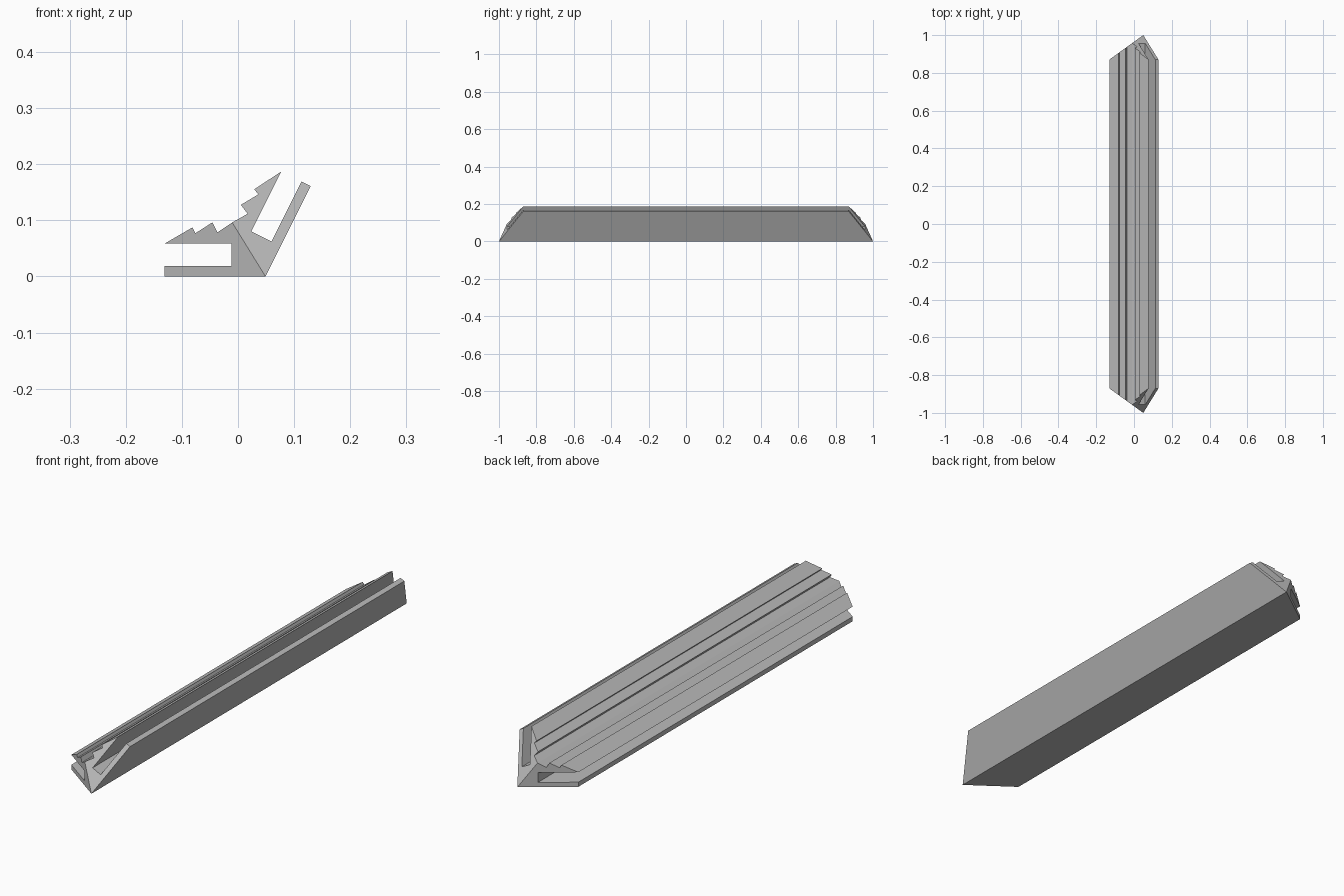
import bpy, bmesh, math

if "Cube" in bpy.data.objects:
    bpy.data.objects.remove(bpy.data.objects["Cube"])

grey = bpy.data.materials.new("plain grey")
grey.diffuse_color = (0.5, 0.5, 0.5, 1)
grey.use_nodes = True
grey.node_tree.nodes["Principled BSDF"].inputs["Base Color"].default_value = grey.diffuse_color

CORNER_X = 0.049                 # shared outer corner of the two wings, at z = 0
ANGLE = math.radians(63.4)       # direction of the raised wing
WING = 0.18                      # wing length
HALF, CUT = 1.0, 0.13            # half length and mitre depth at the wing tip

# Wing outline as (distance from corner, height above the outer face)
outline = [(0.18, 0), (0.18, 0.0185), (0.0605, 0.0185), (0.0605, 0.0585),
           (0.18, 0.0585), (0.130, 0.0875), (0.125, 0.077),
           (0.0945, 0.0965), (0.0856, 0.0786)]
ridge = (0.0594, 0.0962)


def flat_wing(d, h):
    return CORNER_X - d, h


def raised_wing(d, h):
    c, s = math.cos(ANGLE), math.sin(ANGLE)
    return CORNER_X + d * c - h * s, d * s + h * c


bm = bmesh.new()


def rail_edge(place, point):
    """Pair of end vertices of one lengthwise edge, mitred by distance."""
    x, z = place(*point)
    y = HALF - CUT * point[0] / WING
    return [bm.verts.new((x, side * y, z)) for side in (-1, 1)]


corner = rail_edge(flat_wing, (0, 0))
top = rail_edge(flat_wing, ridge)

# Two mirrored wings: lengthwise strips plus mitred end caps
for place in (flat_wing, raised_wing):
    loop = [corner] + [rail_edge(place, p) for p in outline] + [top]
    for a, b in zip(loop, loop[1:]):
        bm.faces.new((a[0], b[0], b[1], a[1]))
    for end in (0, 1):
        bm.faces.new([pair[end] for pair in loop])

bmesh.ops.recalc_face_normals(bm, faces=bm.faces[:])
mesh = bpy.data.meshes.new("corner_rail")
bm.to_mesh(mesh)
bm.free()
mesh.materials.append(grey)
rail = bpy.data.objects.new("corner_rail", mesh)
bpy.context.collection.objects.link(rail)
